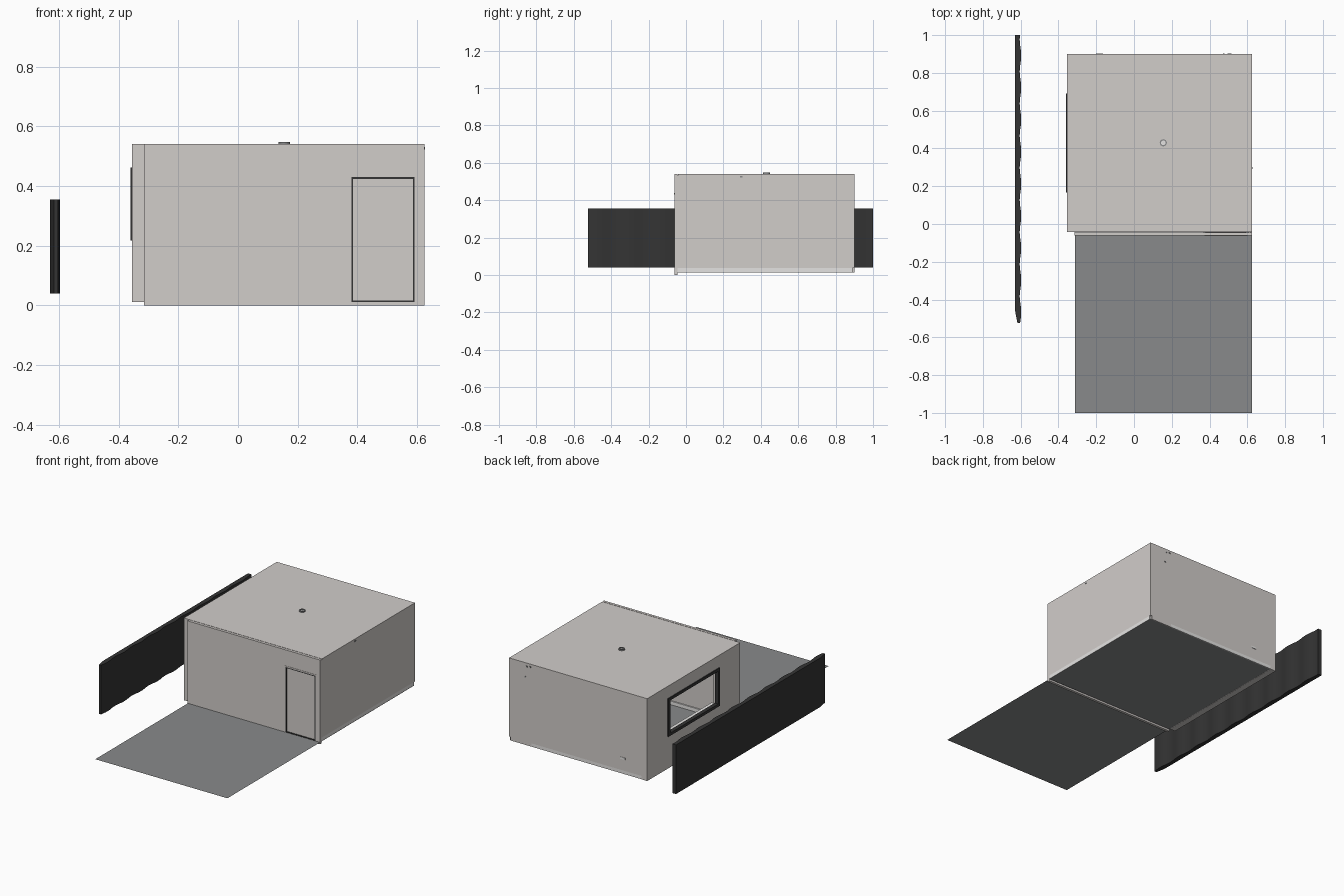
import bpy, bmesh, math

if "Cube" in bpy.data.objects:
    bpy.data.objects.remove(bpy.data.objects["Cube"])


def material(name, rgb):
    m = bpy.data.materials.new(name)
    m.diffuse_color = (*rgb, 1)
    m.use_nodes = True
    m.node_tree.nodes["Principled BSDF"].inputs["Base Color"].default_value = m.diffuse_color
    return m


WALL = material("warm_grey_wall", (0.64, 0.61, 0.59))
WHITE = material("white_trim", (0.78, 0.77, 0.76))
FLOOR = material("floor_grey", (0.25, 0.255, 0.26))
BLACK = material("charcoal", (0.034, 0.034, 0.034))


def finish(name, bm, mat):
    bmesh.ops.recalc_face_normals(bm, faces=bm.faces)
    me = bpy.data.meshes.new(name)
    bm.to_mesh(me)
    bm.free()
    me.materials.append(mat)
    ob = bpy.data.objects.new(name, me)
    bpy.context.collection.objects.link(ob)
    return ob


def box(name, x, y, z, mat):
    bm = bmesh.new()
    bmesh.ops.create_cube(bm, size=1)
    for v in bm.verts:
        for i, (a, b) in enumerate((x, y, z)):
            v.co[i] = a if v.co[i] < 0 else b
    return finish(name, bm, mat)


def ring(name, axis, depth, outer, inner, mat):
    """Rectangular slab with a rectangular hole; outer/inner = (u0, u1, z0, z1)."""
    bm = bmesh.new()
    loops = []
    for d in depth:
        for u0, u1, z0, z1 in (outer, inner):
            pts = ((u0, z0), (u1, z0), (u1, z1), (u0, z1))
            loops.append([bm.verts.new((d, u, z) if axis == 'X' else (u, d, z)) for u, z in pts])
    o0, i0, o1, i1 = loops
    for a, b in ((o0, i0), (i0, i1), (i1, o1), (o1, o0)):
        for k in range(4):
            n = (k + 1) % 4
            bm.faces.new((a[k], a[n], b[n], b[k]))
    return finish(name, bm, mat)


def tube(name, x, y, z0, z1, r_out, r_in, mat):
    """Short upright ring with round section in plan."""
    bm = bmesh.new()
    n = 24
    rows = []
    for r, z in ((r_out, z0), (r_out, z1), (r_in, z1), (r_in, z0)):
        rows.append([bm.verts.new((x + r * math.cos(k * math.tau / n),
                                   y + r * math.sin(k * math.tau / n), z)) for k in range(n)])
    for j in range(4):
        a, b = rows[j], rows[(j + 1) % 4]
        for k in range(n):
            bm.faces.new((a[k], a[(k + 1) % n], b[(k + 1) % n], b[k]))
    return finish(name, bm, mat)


# Floor sheet running from inside the room out to the front
bm = bmesh.new()
bm.faces.new([bm.verts.new(p) for p in ((-0.312, -1, 0.012), (0.625, -1, 0.012),
                                        (0.625, 0.895, 0.012), (-0.312, 0.895, 0.012))])
finish("floor", bm, FLOOR)

# Room shell
ring("front_wall", 'Y', (-0.062, -0.045), (-0.315, 0.625, 0, 0.54), (0.38, 0.592, 0.012, 0.43), WALL)
ring("window_wall", 'X', (-0.355, -0.315), (-0.04, 0.9, 0.012, 0.532), (0.17, 0.69, 0.22, 0.46), WALL)
box("back_wall", (-0.315, 0.615), (0.89, 0.9), (0.034, 0.532), WALL)
box("back_wall_corner_foot", (0.465, 0.615), (0.89, 0.9), (0.013, 0.034), WALL)
box("right_wall", (0.615, 0.625), (-0.045, 0.9), (0.036, 0.532), WALL)
box("ceiling", (-0.355, 0.625), (-0.042, 0.9), (0.532, 0.54), WALL)

# Corner closet partitions
box("closet_side", (0.46, 0.47), (0.29, 0.89), (0.014, 0.532), WALL)
box("closet_front", (0.47, 0.615), (0.29, 0.3), (0.014, 0.532), WALL)

# Skirting boards
box("skirting_back", (-0.315, 0.465), (0.882, 0.9), (0.013, 0.034), WHITE)
box("skirting_right", (0.607, 0.625), (-0.045, 0.89), (0.013, 0.036), WHITE)
box("skirting_left", (-0.315, -0.307), (-0.045, 0.882), (0.013, 0.036), WHITE)
box("skirting_front", (-0.307, 0.37), (-0.045, -0.037), (0.013, 0.036), WHITE)
box("skirting_closet_side", (0.452, 0.46), (0.282, 0.882), (0.013, 0.036), WHITE)
box("skirting_closet_front", (0.46, 0.607), (0.282, 0.29), (0.013, 0.036), WHITE)

# Door set back inside its dark frame
ring("door_frame", 'Y', (-0.061, -0.042), (0.379, 0.593, 0.012, 0.431), (0.386, 0.587, 0.017, 0.424), BLACK)
box("door_leaf", (0.386, 0.587), (-0.056, -0.046), (0.017, 0.424), WALL)
box("door_head_trim", (0.372, 0.6), (-0.064, -0.06), (0.431, 0.438), WALL)

# Window frame
ring("window_frame", 'X', (-0.36, -0.335), (0.168, 0.692, 0.217, 0.462), (0.187, 0.673, 0.235, 0.444), BLACK)
box("window_sill", (-0.335, -0.3), (0.17, 0.69), (0.214, 0.222), WHITE)

# Ceiling lamp showing through the roof
tube("ceiling_lamp_ring", 0.155, 0.43, 0.526, 0.547, 0.019, 0.012, FLOOR)
tube("ceiling_lamp_core", 0.155, 0.43, 0.526, 0.542, 0.012, 0.001, WHITE)

# Small wall fittings that show on the back
box("wall_socket", (-0.2, -0.165), (0.882, 0.902), (0.105, 0.118), WHITE)
for i, (px, pz) in enumerate(((0.475, 0.522), (0.5, 0.518), (0.51, 0.45))):
    box(f"closet_bracket_{i + 1}", (px - 0.005, px + 0.005), (0.885, 0.902), (pz - 0.004, pz + 0.004), FLOOR)
box("closet_rail_end", (0.61, 0.627), (0.29, 0.303), (0.522, 0.53), FLOOR)

# Wavy dark screen beyond the window
bm = bmesh.new()
n = 144
y0, y1 = -0.525, 1.0
edge = []
for k in range(n + 1):
    y = y0 + (y1 - y0) * k / n
    taper = 0.012 * max(0, 1 - (y - y0) / 0.06)
    edge.append((-0.601 + 0.004 * math.sin(y * math.tau / 0.17), y, -0.629 + taper))
outline = [(a, y) for a, y, b in edge] + [(b, y) for a, y, b in reversed(edge)]
low = [bm.verts.new((x, y, 0.04)) for x, y in outline]
top = [bm.verts.new((x, y, 0.355)) for x, y in outline]
m = len(outline)
for k in range(m):
    j = (k + 1) % m
    bm.faces.new((low[k], low[j], top[j], top[k]))
for ring_verts in (low, top):
    for k in range(n):
        bm.faces.new((ring_verts[k], ring_verts[k + 1], ring_verts[m - 2 - k], ring_verts[m - 1 - k]))
screen = finish("wavy_screen", bm, BLACK)
bpy.context.view_layer.objects.active = screen
screen.select_set(True)
bpy.ops.object.shade_smooth_by_angle()
